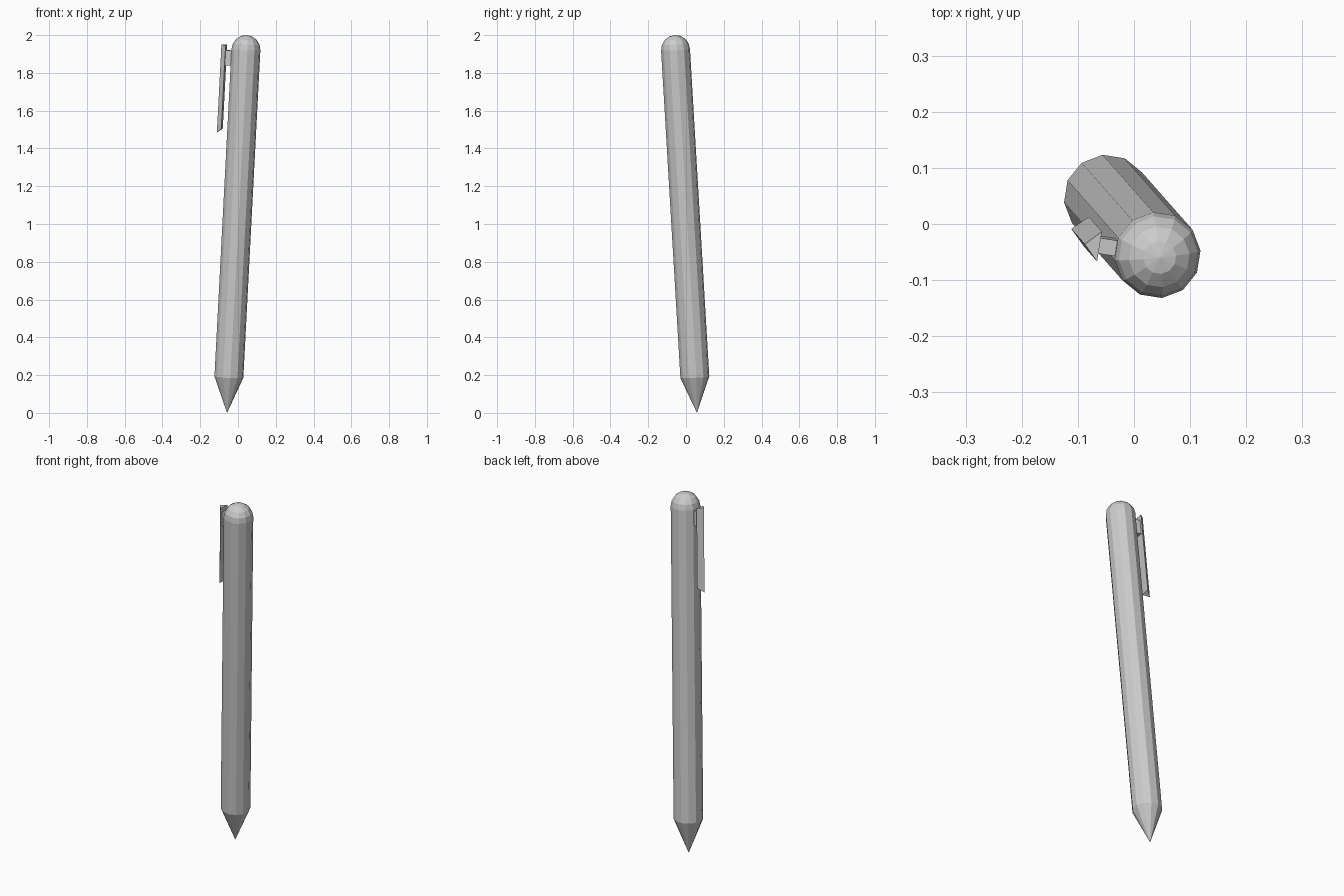
import bpy
import bmesh
from math import radians
from mathutils import Matrix, Vector

cube = bpy.data.objects.get("Cube")
if cube:
    bpy.data.objects.remove(cube, do_unlink=True)

# Pen dimensions, measured along its own axis from the writing tip
SIDES = 12
RADIUS = 0.077
TIP_LENGTH = 0.19
TIP = Vector((-0.058, 0.058, 0.0))
POLE = Vector((0.046, -0.06, 2.0))
AXIS = POLE - TIP
BARREL_END = AXIS.length - RADIUS

# The whole pen leans, so every part is built upright and then tilted
LEAN = Matrix.Translation(TIP) @ Vector((0, 0, 1)).rotation_difference(AXIS).to_matrix().to_4x4()
FACET_TURN = Matrix.Rotation(radians(6), 4, "Z")
CLIP_TURN = Matrix.Rotation(radians(171), 4, "Z")

grey = bpy.data.materials.new("plain_grey")
grey.use_nodes = True
grey.diffuse_color = (0.6, 0.6, 0.6, 1)
grey.node_tree.nodes["Principled BSDF"].inputs["Base Color"].default_value = (0.6, 0.6, 0.6, 1)


def add_part(name, bm, turn):
    """Turn a bmesh about the pen axis, lean it, and store it as an object."""
    bmesh.ops.recalc_face_normals(bm, faces=bm.faces)
    bm.transform(LEAN @ turn)
    mesh = bpy.data.meshes.new(name)
    bm.to_mesh(mesh)
    bm.free()
    mesh.materials.append(grey)
    obj = bpy.data.objects.new(name, mesh)
    bpy.context.collection.objects.link(obj)


def add_round(name, bottom, top, r_bottom, r_top):
    """Faceted cylinder or cone between two distances along the axis."""
    bm = bmesh.new()
    bmesh.ops.create_cone(bm, cap_ends=True, segments=SIDES, radius1=r_bottom, radius2=r_top,
                          depth=top - bottom,
                          matrix=Matrix.Translation((0, 0, (bottom + top) / 2)))
    bmesh.ops.remove_doubles(bm, verts=bm.verts, dist=0.0001)
    add_part(name, bm, FACET_TURN)


# Writing tip and barrel
add_round("writing_tip", 0, TIP_LENGTH, 0, RADIUS)
add_round("barrel", TIP_LENGTH, BARREL_END, RADIUS, RADIUS)

# Rounded end cap
bm = bmesh.new()
bmesh.ops.create_uvsphere(bm, u_segments=SIDES, v_segments=8, radius=RADIUS,
                          matrix=Matrix.Translation((0, 0, BARREL_END)))
add_part("end_cap", bm, FACET_TURN)

# Pocket clip: triangular bar with a slanted lower end
section = [(0.106, -0.027, 1.502), (0.1325, 0, 1.48), (0.106, 0.027, 1.502)]
bm = bmesh.new()
lower = [bm.verts.new(p) for p in section]
upper = [bm.verts.new((x, y, 1.948)) for x, y, z in section]
bm.faces.new(lower)
bm.faces.new(upper)
for i in range(3):
    j = (i + 1) % 3
    bm.faces.new((lower[i], lower[j], upper[j], upper[i]))
add_part("pocket_clip", bm, CLIP_TURN)

# Small block joining the clip to the barrel
bm = bmesh.new()
bmesh.ops.create_cube(bm, size=1, matrix=Matrix.Translation((0.088, 0, 1.88))
                      @ Matrix.Diagonal((0.044, 0.028, 0.08, 1)))
add_part("clip_mount", bm, CLIP_TURN)
